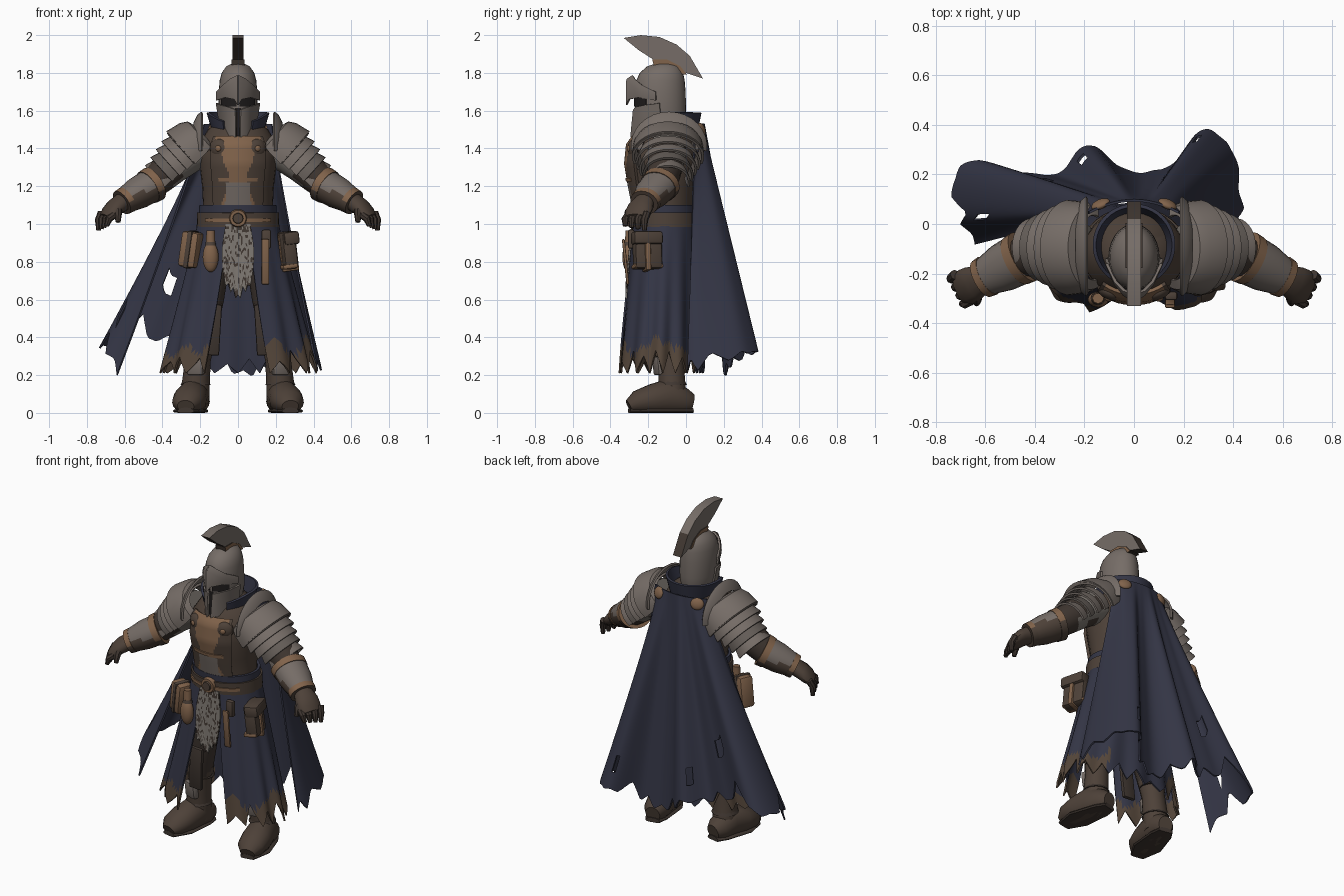
import bpy, bmesh, random
from math import sin, cos, pi, radians
from mathutils import Vector, Matrix, Euler

random.seed(4)
if "Cube" in bpy.data.objects:
    bpy.data.objects.remove(bpy.data.objects["Cube"], do_unlink=True)
made = []


def material(name, *rgb):
    m = bpy.data.materials.new(name)
    m.use_nodes = True
    m.diffuse_color = (*rgb, 1)
    m.node_tree.nodes["Principled BSDF"].inputs["Base Color"].default_value = (*rgb, 1)
    return m


steel = material("worn steel", .18, .152, .135)
dark_steel = material("dark steel", .125, .107, .095)
bronze = material("bronze", .22, .125, .07)
leather = material("brown leather", .075, .053, .04)
dark_leather = material("dark leather", .05, .037, .03)
navy = material("navy cloth", .034, .036, .06)
hem_brown = material("muddy hem", .085, .058, .04)
mail = material("chain mail", .2, .18, .16)
shadow = material("helmet opening", .014, .012, .012)


def finish(name, bm, mats, rule=None, thick=0, mirror=False, bevel=0):
    bmesh.ops.recalc_face_normals(bm, faces=bm.faces)
    bm.normal_update()
    if rule:
        for f in bm.faces:
            f.material_index = rule(f.calc_center_median(), f.normal)
    me = bpy.data.meshes.new(name)
    bm.to_mesh(me)
    bm.free()
    for m in mats if isinstance(mats, tuple) else (mats,):
        me.materials.append(m)
    ob = bpy.data.objects.new(name, me)
    bpy.context.scene.collection.objects.link(ob)
    if bevel:
        b = ob.modifiers.new("Bevel", 'BEVEL')
        b.width, b.segments = bevel, 2
    if thick:
        s = ob.modifiers.new("Solidify", 'SOLIDIFY')
        s.thickness, s.offset = thick, 0
    if mirror:
        ob.modifiers.new("Mirror", 'MIRROR').use_mirror_merge = False
    made.append(ob)


def skin(name, rows, mats, closed=False, drop=None, **kw):
    """Join rows of points into a surface; closed solid rows get end caps."""
    bm = bmesh.new()
    vs = [[bm.verts.new(p) for p in r] for r in rows]
    n = len(rows[0])
    for i in range(len(rows) - 1):
        for j in range(n if closed else n - 1):
            if not (drop and drop(i, j)):
                k = (j + 1) % n
                bm.faces.new((vs[i][j], vs[i][k], vs[i + 1][k], vs[i + 1][j]))
    if closed and not kw.get("thick"):
        bm.faces.new(vs[0])
        bm.faces.new(vs[-1])
    finish(name, bm, mats, **kw)


def tube(name, pts, radii, mats, n=14, ref=(0, 0, 1), **kw):
    pts, rows = [Vector(p) for p in pts], []
    for i, p in enumerate(pts):
        d = (pts[min(i + 1, len(pts) - 1)] - pts[max(i - 1, 0)]).normalized()
        s = d.cross(Vector(ref)).normalized()
        t = s.cross(d)
        ra, rb = radii[i] if isinstance(radii[i], tuple) else (radii[i],) * 2
        ring = [p + s * ra * cos(2 * pi * k / n) + t * rb * sin(2 * pi * k / n) for k in range(n)]
        rows.append([(q.x, q.y, max(q.z, 0)) for q in ring])
    skin(name, rows, mats, closed=True, **kw)


def prism(name, yz, half, mats, **kw):
    skin(name, [[(x, y, z) for y, z in yz] for x in (-half, half)], mats, closed=True, **kw)


def solid(kind, name, loc, size, mats, rot=(0, 0, 0), **kw):
    bm = bmesh.new()
    m = Matrix.LocRotScale(Vector(loc), Euler(rot), Vector(size))
    if kind == "box":
        bmesh.ops.create_cube(bm, size=1, matrix=m)
    elif kind == "ball":
        bmesh.ops.create_uvsphere(bm, u_segments=20, v_segments=12, radius=1, matrix=m)
    else:
        bmesh.ops.create_cone(bm, cap_ends=True, segments=20, radius1=1, radius2=.85, depth=1, matrix=m)
    finish(name, bm, mats, **kw)


def spline(pts, t):
    t *= len(pts) - 1
    i = min(int(t), len(pts) - 2)
    f = t - i
    a, b, c, d = [Vector(pts[max(0, min(len(pts) - 1, i + k))]) for k in (-1, 0, 1, 2)]
    return (b * 2 + (c - a) * f + (a * 2 - b * 5 + c * 4 - d) * f ** 2 + (b * 3 - a - c * 3 + d) * f ** 3) / 2


def ring(z, rx, ry, cy, n=28):
    angles = [2 * pi * k / n for k in range(n)]
    return [(rx * sin(a), cy - ry * cos(a), z) for a in angles]


def torn(u, depths):
    """Depth of a ragged triangular tear at u."""
    t = u * len(depths)
    return depths[min(int(t), len(depths) - 1)] * (1 - abs(2 * (t % 1) - 1))


# Torso
BODY = [(.95, .19, .15, -.11), (1.1, .185, .155, -.115), (1.2, .19, .17, -.12), (1.32, .205, .19, -.12),
        (1.42, .205, .18, -.12), (1.5, .16, .14, -.1), (1.56, .08, .09, -.11)]
skin("torso", [ring(*b) for b in BODY], leather, closed=True)


def body_point(a, z, out):
    k = next(i for i in range(len(BODY) - 1) if z <= BODY[i + 1][0])
    p, q = Vector(BODY[k]), Vector(BODY[k + 1])
    _, rx, ry, cy = p.lerp(q, (z - p[0]) / (q[0] - p[0]))
    return ((rx + out) * sin(a), cy - (ry + out) * cos(a), z)


def band(name, z0, z1, out, mats, reach=pi, rows=2, n=32, **kw):
    skin(name, [[body_point(reach * (2 * j / n - 1), z0 + (z1 - z0) * i / (rows - 1), out)
                 for j in range(n + 1)] for i in range(rows)], mats, thick=.016, **kw)


band("breastplate", 1.1, 1.46, .01, (bronze, steel, leather), .72, 19,
     rule=lambda c, n: 1 if c.z < 1.22 and abs(c.x) < .065 else 2 if abs(c.x) > .04 + .35 * abs(c.z - 1.24) else 0)
band("rib_edge", 1.225, 1.245, .016, bronze, .5)
band("waist_sash", 1.06, 1.1, .012, navy)
band("belt", .985, 1.06, .022, leather)
band("belt_trim", 1.01, 1.03, .028, bronze, .9)
solid("ball", "chest_disc", (.1, -.275, 1.4), (.052, .03, .05), leather, (0, 0, .45), mirror=True)
solid("ball", "chest_stud", (.105, -.302, 1.4), (.016, .01, .016), bronze, (0, 0, .45), mirror=True)
solid("disc", "buckle", (0, -.295, 1.03), (.05, .05, .03), bronze, (pi / 2, 0, 0))
solid("disc", "buckle_center", (0, -.312, 1.03), (.03, .03, .02), leather, (pi / 2, 0, 0))

# Helmet with pointed visor, cheek guards and crest
HELM = [(1.46, .07, .1, -.13), (1.52, .09, .125, -.13), (1.6, .104, .135, -.135), (1.7, .102, .133, -.135),
        (1.76, .097, .128, -.135), (1.8, .086, .115, -.13), (1.835, .062, .085, -.12), (1.855, .02, .03, -.115)]
skin("helmet", [ring(*h) for h in HELM], steel, closed=True)
skin("visor", [[(0, -.28, 1.785), (.04, -.268, 1.765), (.075, -.232, 1.735), (.11, -.16, 1.7)],
               [(0, -.312, 1.765), (.04, -.285, 1.735), (.078, -.238, 1.705), (.112, -.16, 1.68)],
               [(0, -.314, 1.63), (.016, -.3, 1.66), (.065, -.25, 1.67), (.11, -.16, 1.655)]],
     steel, thick=.012, mirror=True)
skin("eye_slit", [[(.008, -.273, z), (.05, -.256, z), (.088, -.211, z + .005)] for z in (1.67, 1.622)],
     shadow, thick=.006, mirror=True)
skin("cheek_guard", [[(.012, -.276, 1.605), (.05, -.264, 1.62), (.088, -.218, 1.63), (.112, -.14, 1.64)],
                     [(.01, -.29, 1.46), (.04, -.262, 1.465), (.075, -.19, 1.5), (.095, -.13, 1.53)]],
     steel, thick=.012, mirror=True)
solid("box", "mouth_slit", (0, -.245, 1.54), (.03, .05, .15), shadow)
prism("crest", [(-.33, 1.985), (-.24, 2), (-.14, 1.99), (-.05, 1.95), (.02, 1.89), (.09, 1.77),
                (0, 1.8), (-.06, 1.82), (-.15, 1.84), (-.18, 1.875), (-.25, 1.92)], .029, (steel, dark_leather),
      rule=lambda c, n: 0 if abs(n.x) > .5 or n.z > .6 else 1)
prism("crest_base", [(-.17, 1.835), (-.178, 1.87), (-.1, 1.87), (-.03, 1.835), (.005, 1.79), (-.08, 1.8)], .034,
      (bronze, dark_leather), rule=lambda c, n: 0 if abs(n.x) > .5 else 1)

# Standing collar
rows = []
for i in range(5):
    v = i / 4
    angles = [.5 + (2 * pi - 1) * j / 32 for j in range(33)]
    rows.append([((.115 + .045 * v) * sin(a), -.085 - (.13 + .03 * v) * cos(a),
                  1.44 + .15 * v - .06 * max(0, cos(a)) ** 2) for a in angles])
skin("collar", rows, navy, thick=.014)

# Shoulder armour: neck flange, sloped cap and overlapping lames
skin("shoulder_flange", [[(x, -.09 + r * 1.1 * sin(a), 1.41 + r * cos(a)) for a in
                          [-1.7 + 3.4 * k / 16 for k in range(17)]]
                         for x, r in ((.19, .18), (.21, .165), (.23, .125))], steel, thick=.012, mirror=True)
axis, up = Vector((.74, 0, -.67)), Vector((.67, 0, .74))


def lame(name, profile, mats):
    rows = []
    for t, high, wide in profile:
        c = Vector((.24, -.095, 1.38)) + axis * t
        rows.append([c + up * high * cos(a) + Vector((0, wide, 0)) * sin(a)
                     for a in [-1.9 + 3.8 * k / 18 for k in range(19)]])
    skin(name, rows, mats, thick=.012, mirror=True)


lame("shoulder_cap", ((-.1, .09, .13), (-.085, .135, .165), (-.05, .155, .178), (.03, .17, .186)), steel)
for i in range(5):
    high, wide = .156 - .012 * i, .18 - .018 * i
    lame(f"shoulder_lame_{i + 1}", [(.05 * i + t, high + g, wide + g) for t, g in ((-.025, -.012), (.02, .002), (.035, .004))],
         dark_steel if i == 3 else steel)

# Arms, bracers and gloves
tube("upper_arm", [(.2, -.1, 1.4), (.27, -.1, 1.36), (.34, -.11, 1.31), (.4, -.12, 1.26), (.47, -.14, 1.2)],
     [.1, .1, .095, .09, .08], (dark_leather, mail), mirror=True,
     rule=lambda c, n: int(c.x < .36 and random.random() < .8))
elbow, wrist = Vector((.45, -.135, 1.21)), Vector((.612, -.22, 1.115))
tube("bracer", [elbow, elbow.lerp(wrist, .5), wrist], [(.105, .09), (.098, .085), (.074, .066)], (steel, leather), n=20,
     mirror=True, rule=lambda c, n: 0 if n.z > .1 else 1)
for part, a, b, r in (("elbow_band", -.03, .17, .096), ("wrist_band", .86, 1.02, .072)):
    tube(part, [elbow.lerp(wrist, a), elbow.lerp(wrist, b)], [(r + .013, r), (r + .009, r - .003)], (bronze, leather),
         n=20, mirror=True, rule=lambda c, n: 0 if n.z > -.2 else 1)
tube("palm", [wrist, (.65, -.24, 1.09), (.68, -.255, 1.06), (.705, -.265, 1.035)],
     [(.056, .05), (.072, .045), (.074, .038), (.06, .024)], leather, mirror=True)
for i in range(4):
    base = Vector((.722 - .022 * i, -.205 - .034 * i, 1.06 - .004 * i))
    tip = Vector((.738 - .014 * i, -.22 - .034 * i, .965 + .008 * i))
    tube(f"finger_{i + 1}", [base, base.lerp(tip, .5) + Vector((.008, -.008, .008)), tip], [.021, .02, .012],
         dark_leather, n=8, ref=(0, 1, 0), mirror=True)
tube("thumb", [(.64, -.27, 1.09), (.635, -.305, 1.06), (.635, -.32, 1.01)], [.027, .022, .013],
     dark_leather, n=8, mirror=True)

# Legs and boots
tube("leg", [(.21, -.085, .3), (.185, -.1, .45), (.16, -.115, .6), (.1, -.11, 1)], [.066, .076, .085, .09],
     dark_leather, ref=(0, 1, 0), mirror=True)
tube("boot_shaft", [(.225, -.065, .05), (.224, -.075, .15), (.212, -.08, .28), (.2, -.09, .4)],
     [.072, .074, .068, .08], leather, ref=(0, 1, 0), mirror=True)
tube("boot", [(.212, .032, .05), (.22, -.01, .06), (.235, -.09, .085), (.255, -.18, .07), (.27, -.26, .055), (.277, -.302, .035)],
     [(.045, .05), (.072, .07), (.08, .1), (.09, .082), (.08, .062), (.045, .035)], leather, n=18, mirror=True)
tube("sole", [(.212, .032, .01), (.225, -.03, .01), (.258, -.19, .01), (.277, -.3, .01)],
     [(.045, .018), (.07, .018), (.09, .018), (.045, .018)], dark_leather, mirror=True)
for z, x in ((.16, .224), (.34, .206)):
    solid("disc", "boot_strap", (x, -.075, z), (.08, .08, .025), dark_leather, mirror=True)
solid("box", "shin_plate", (.225, -.145, .25), (.09, .04, .1), (steel, leather), (.1, 0, .35), bevel=.012, mirror=True)
solid("box", "knee_flap", (.135, -.225, .44), (.085, .025, .27), dark_leather, (.06, -.06, 0), bevel=.008, mirror=True)

# Ragged skirt, open at the front, with a muddy hem
tears = [random.uniform(.04, .16) for _ in range(18)]
rows = []
for i in range(25):
    row = []
    for j in range(109):
        u = j / 108
        v = i / 24 * (1 - torn(u, tears))
        a0 = .24 + .2 * v
        a = a0 + (2 * pi - 2 * a0) * u
        fold = 1 + .045 * v * sin(13 * a)
        row.append(((.2 + .205 * v) * fold * sin(a), -.11 - .03 * v - (.165 + .065 * v) * fold * cos(a), 1.04 - .83 * v))
    rows.append(row)
skin("skirt", rows, (navy, hem_brown), thick=.01,
     rule=lambda c, n: int(c.y < .05 and c.z < .34 + .03 * sin(40 * c.x) + .025 * sin(31 * c.y)))

# Torn cape
HEM = [(-.64, -.08, .2), (-.71, .02, .33), (-.73, .17, .34), (-.63, .26, .37), (-.45, .2, .38), (-.32, .2, .33),
       (-.2, .31, .33), (-.08, .25, .23), (.05, .2, .19), (.15, .24, .23), (.25, .35, .31), (.33, .37, .32),
       (.4, .28, .3), (.44, .1, .23), (.42, 0, .22)]
tears = [random.uniform(0, .08) for _ in range(17)]
rows = []
for i in range(25):
    row = []
    for j in range(121):
        u = j / 120
        v = i / 24 * (1 - torn(u, tears) - .13 * max(0, 1 - abs(u - .24) / .03))
        x = .36 * (u - .5)
        top, hem = Vector((x, .095 - 1.5 * x * x, 1.53)), spline(HEM, u)
        p = top.lerp(hem, v)
        p.x = top.x + (hem.x - top.x) * v ** 1.1
        p.y += .01 * v * sin(45 * u)
        row.append(p)
    rows.append(row)
skin("cape", rows, navy, thick=.01, drop=lambda i, j: (i in (20, 21) and j % 40 in (8, 9)) or (i in (17, 18) and 30 < j < 35))
solid("ball", "cape_clasp", (.135, .08, 1.5), (.04, .018, .036), bronze, (.3, 0, -.4), mirror=True)

# Mail tabard with a ragged end
tears = [random.uniform(.06, .2) for _ in range(5)]
rows = [[((j / 20 - .5) * (.13 + .04 * sin(pi * i / 24)), -.285 - .03 * i / 24,
          1 - i / 24 * (.41 - .08 * abs(j / 10 - 1)) * (1 - torn(j / 20, tears))) for j in range(21)] for i in range(25)]
skin("mail_tabard", rows, (mail, dark_leather), thick=.01, rule=lambda c, n: int(random.random() < .3))

# Belt gear
solid("box", "large_pouch", (.26, -.205, .86), (.075, .15, .2), leather, (0, -.12, .25), bevel=.018)
solid("box", "pouch_flap", (.267, -.207, .925), (.085, .16, .07), leather, (0, -.12, .25), bevel=.015)
solid("box", "pouch_trim", (.26, -.205, .775), (.082, .157, .025), bronze, (0, -.12, .25), bevel=.01)
solid("box", "pouch_strap", (.267, -.21, .85), (.092, .03, .2), bronze, (0, -.12, .25), bevel=.008)
solid("box", "hanging_strap", (.145, -.32, .8), (.04, .015, .24), bronze, (.1, 0, 0), bevel=.006)
solid("box", "strap_holder", (.15, -.29, .92), (.05, .035, .1), leather, bevel=.01)
solid("box", "side_satchel", (-.25, -.22, .865), (.1, .09, .19), bronze, (0, .15, -.4), bevel=.018)
solid("box", "satchel_strap", (-.25, -.222, .865), (.03, .1, .2), leather, (0, .15, -.4), bevel=.01)
solid("ball", "flask", (-.145, -.305, .825), (.042, .032, .08), bronze)
solid("disc", "flask_neck", (-.145, -.3, .92), (.026, .024, .09), bronze)
solid("disc", "flask_cord", (-.145, -.3, .895), (.03, .028, .02), leather)

# Apply modifiers and smooth the rounded surfaces
bpy.ops.object.select_all(action='DESELECT')
for ob in made:
    ob.select_set(True)
bpy.context.view_layer.objects.active = made[0]
bpy.ops.object.convert(target='MESH')
bpy.ops.object.shade_smooth_by_angle(angle=radians(38))
